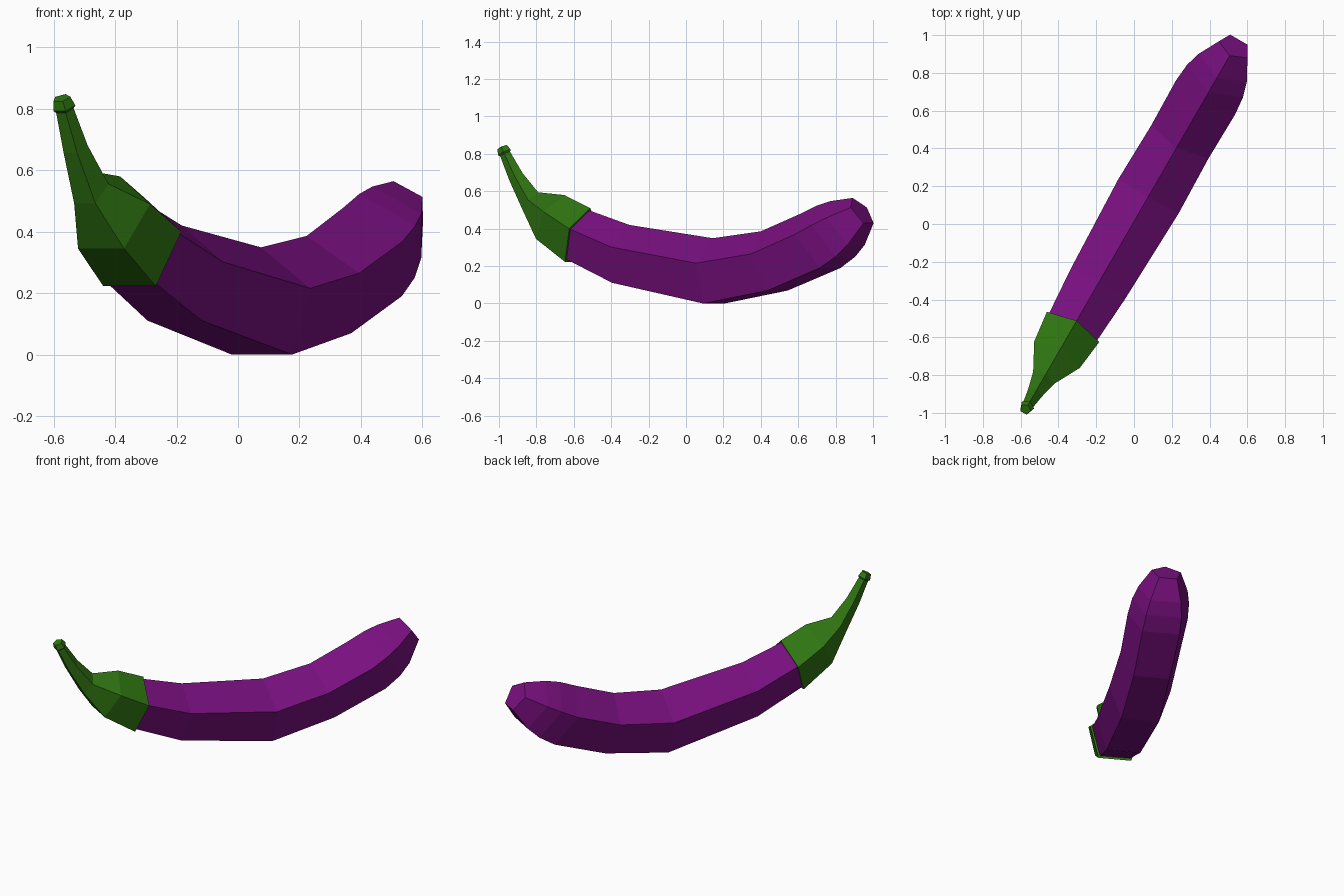
import bpy, bmesh, math
from mathutils import Vector

if "Cube" in bpy.data.objects:
    bpy.data.objects.remove(bpy.data.objects["Cube"])

# The fruit bends in a vertical plane turned 60 degrees from x
ALONG = Vector((0.5, 0.866, 0))
SIDE = Vector((0.866, -0.5, 0))
UP = Vector((0, 0, 1))
SHIFT = SIDE * -0.007


def material(name, rgb):
    m = bpy.data.materials.new(name)
    m.diffuse_color = (*rgb, 1)
    m.use_nodes = True
    m.node_tree.nodes["Principled BSDF"].inputs["Base Color"].default_value = m.diffuse_color
    return m


def sweep(name, rings, mat):
    """Five-sided tube; each ring is (along, height, radius, tilt in degrees)."""
    bm = bmesh.new()
    loops = []
    for u, z, r, tilt in rings:
        t = math.radians(tilt)
        normal = -math.sin(t) * ALONG + math.cos(t) * UP
        centre = ALONG * u + UP * z + SHIFT
        loop = []
        for k in range(5):
            a = math.radians(90 + 72 * k)
            loop.append(bm.verts.new(centre + r * (math.cos(a) * SIDE + math.sin(a) * normal)))
        loops.append(loop)
    for a, b in zip(loops, loops[1:]):
        for k in range(5):
            j = (k + 1) % 5
            bm.faces.new((a[k], a[j], b[j], b[k]))
    bm.faces.new(loops[0])
    bm.faces.new(loops[-1])
    bmesh.ops.recalc_face_normals(bm, faces=bm.faces)
    mesh = bpy.data.meshes.new(name)
    bm.to_mesh(mesh)
    bm.free()
    mesh.materials.append(mat)
    obj = bpy.data.objects.new(name, mesh)
    bpy.context.collection.objects.link(obj)
    return obj


purple = material("purple skin", (0.19, 0.005, 0.215))
green = material("leaf green", (0.029, 0.18, 0.006))

# Curved purple body with a rounded, blunt end
sweep("fruit_body", [
    (-0.695, 0.37, 0.15, -20),
    (-0.38, 0.249, 0.173, -9),
    (0.165, 0.156, 0.193, 1),
    (0.516, 0.211, 0.184, 18),
    (0.802, 0.319, 0.190, 33),
    (0.900, 0.372, 0.180, 33),
    (0.976, 0.418, 0.156, 34),
    (1.079, 0.490, 0.092, 36),
], purple)

# Green cap narrowing into the stem, with a small knob at its tip
sweep("cap_and_stem", [
    (-0.65, 0.351, 0.168, -19),
    (-0.824, 0.45, 0.147, -28),
    (-0.955, 0.538, 0.068, -34),
    (-1.05, 0.675, 0.043, -58),
    (-1.118, 0.798, 0.031, -64),
    (-1.122, 0.806, 0.039, -64),
    (-1.137, 0.835, 0.030, -64),
], green)
